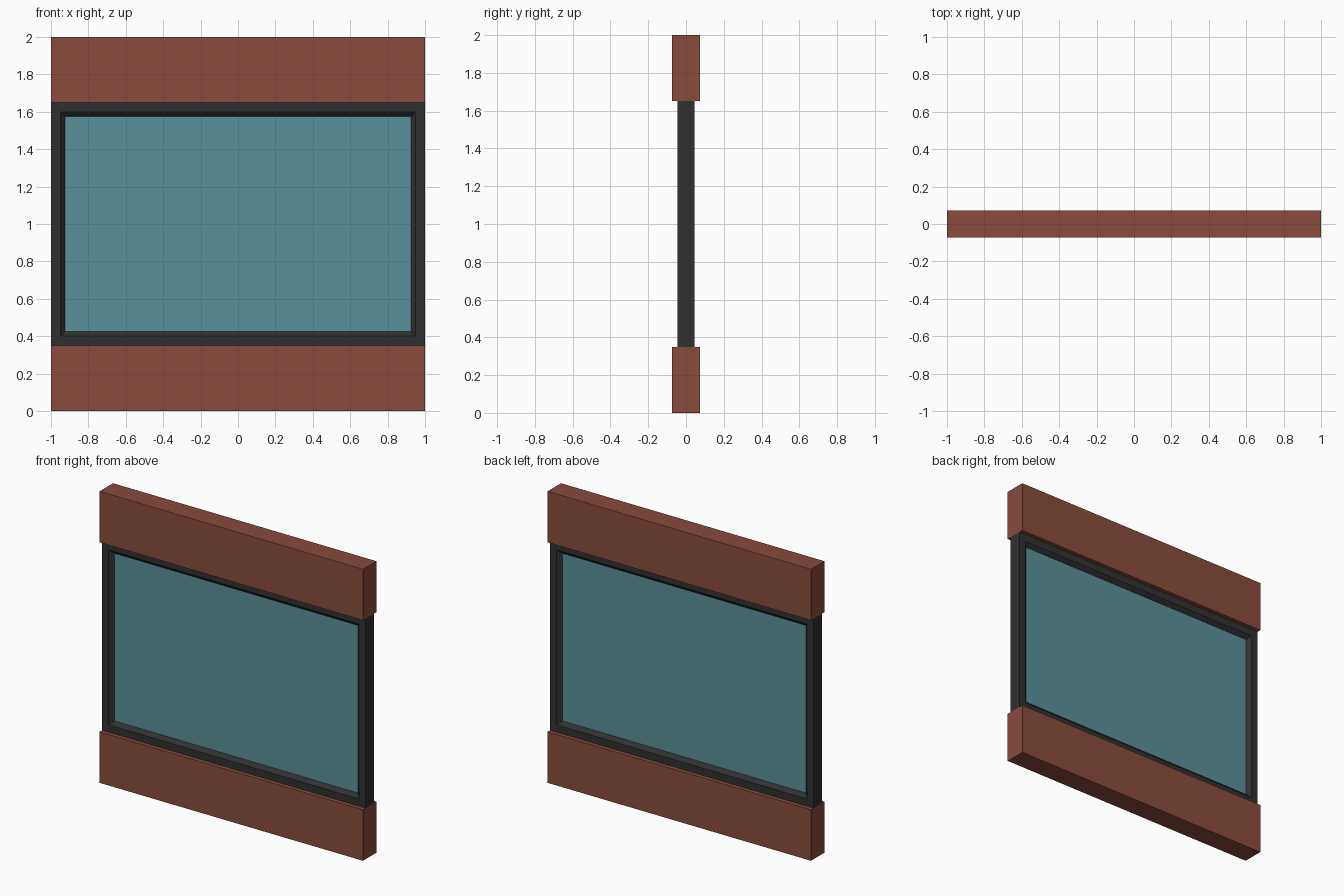
import bpy, bmesh

if "Cube" in bpy.data.objects:
    bpy.data.objects.remove(bpy.data.objects["Cube"])

def material(name, rgb):
    m = bpy.data.materials.new(name)
    m.diffuse_color = (*rgb, 1)
    m.use_nodes = True
    m.node_tree.nodes["Principled BSDF"].inputs["Base Color"].default_value = m.diffuse_color
    return m

brick = material("brick red", (0.25, 0.07, 0.048))
dark = material("dark frame", (0.03, 0.03, 0.031))
teal = material("teal glass", (0.10, 0.28, 0.315))

def add_object(name, bm, mat):
    bmesh.ops.recalc_face_normals(bm, faces=bm.faces)
    me = bpy.data.meshes.new(name)
    bm.to_mesh(me)
    bm.free()
    me.materials.append(mat)
    ob = bpy.data.objects.new(name, me)
    bpy.context.collection.objects.link(ob)
    return ob

def box(name, size, centre, mat):
    bm = bmesh.new()
    bmesh.ops.create_cube(bm, size=1)
    for v in bm.verts:
        v.co = [c + p * s for c, p, s in zip(centre, v.co, size)]
    return add_object(name, bm, mat)

# brick bands below and above the window
box("lower_wall", (2, 0.146, 0.35), (0, 0, 0.175), brick)
box("upper_wall", (2, 0.146, 0.35), (0, 0, 1.825), brick)

# window frame: a closed profile (inset, y) swept round the rectangle
profile = [(0, -0.045), (0.05, -0.045), (0.075, -0.02),
           (0.075, 0.02), (0.05, 0.045), (0, 0.045)]
bm = bmesh.new()
rings = []
for sx, sz in ((-1, -1), (1, -1), (1, 1), (-1, 1)):
    rings.append([bm.verts.new((sx * (1 - i), y, 1 + sz * (0.65 - i)))
                  for i, y in profile])
n = len(profile)
for a in range(4):
    p, q = rings[a], rings[(a + 1) % 4]
    for k in range(n):
        j = (k + 1) % n
        bm.faces.new((p[k], p[j], q[j], q[k]))
add_object("window_frame", bm, dark)

# glass pane, flush with the inner edge of the bevel
box("glass_pane", (1.85, 0.04, 1.15), (0, 0, 1), teal)
